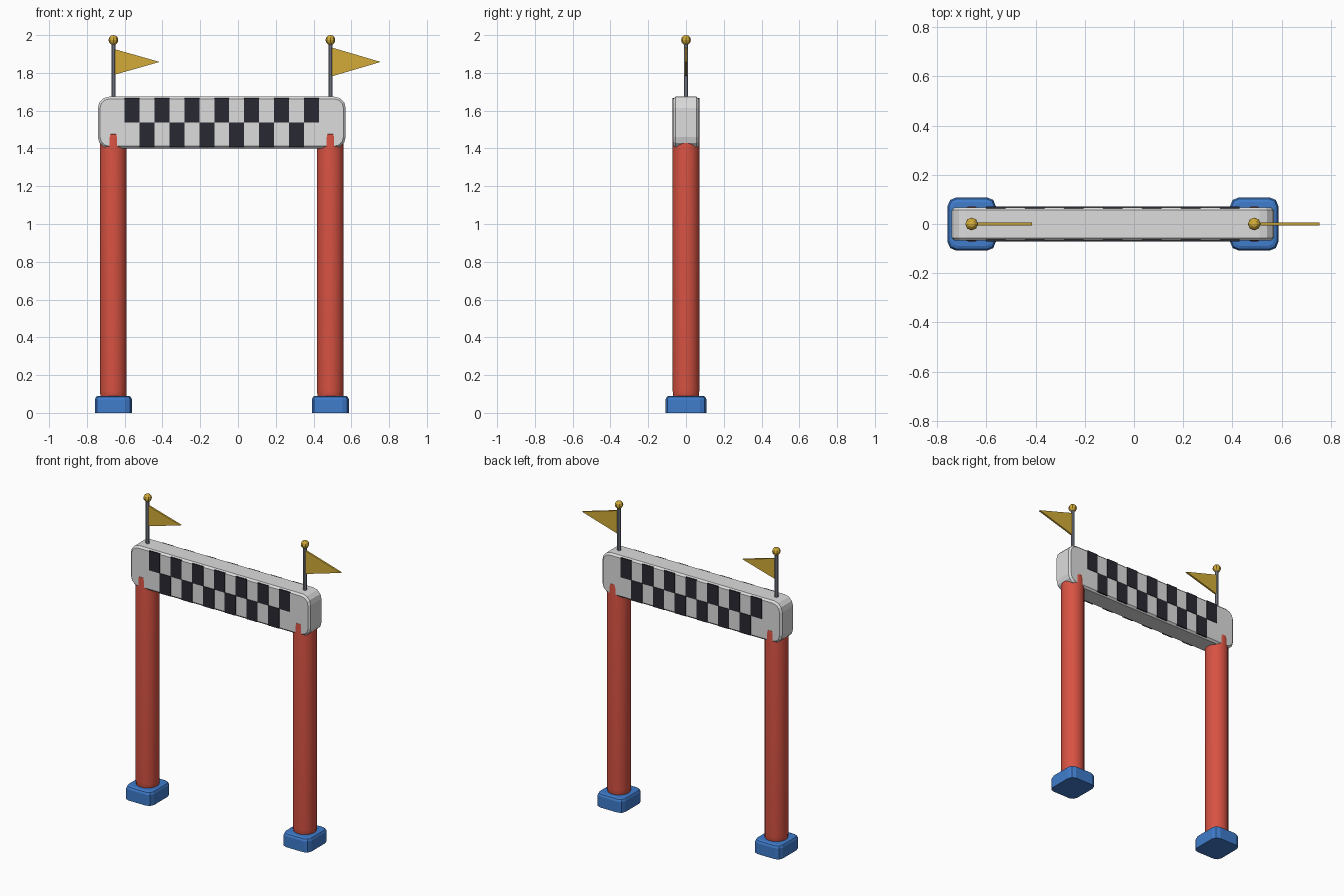
import bpy, bmesh, math
from mathutils import Matrix, Vector

if "Cube" in bpy.data.objects:
    bpy.data.objects.remove(bpy.data.objects["Cube"])


def mat(name, rgb):
    m = bpy.data.materials.new(name)
    m.diffuse_color = (*rgb, 1)
    m.use_nodes = True
    m.node_tree.nodes["Principled BSDF"].inputs["Base Color"].default_value = m.diffuse_color
    return m


RED = mat("red", (0.68, 0.085, 0.055))
WHITE = mat("white", (0.72, 0.72, 0.72))
BLACK = mat("black", (0.022, 0.022, 0.032))
BLUE = mat("blue", (0.05, 0.2, 0.6))
GOLD = mat("gold", (0.65, 0.41, 0.04))
STEEL = mat("steel", (0.25, 0.27, 0.34))


def finish(name, bm, material, smooth=False):
    bmesh.ops.recalc_face_normals(bm, faces=bm.faces)
    me = bpy.data.meshes.new(name)
    bm.to_mesh(me)
    bm.free()
    ob = bpy.data.objects.new(name, me)
    bpy.context.collection.objects.link(ob)
    me.materials.append(material)
    if smooth:
        bpy.ops.object.select_all(action='DESELECT')
        ob.select_set(True)
        bpy.context.view_layer.objects.active = ob
        bpy.ops.object.shade_smooth_by_angle(angle=math.radians(35))
    return ob


def loft(name, rings, material, smooth=False):
    """Skin a stack of equal-length closed outlines and cap both ends."""
    bm = bmesh.new()
    loops = [[bm.verts.new(p) for p in ring] for ring in rings]
    n = len(loops[0])
    for a, b in zip(loops, loops[1:]):
        for i in range(n):
            j = (i + 1) % n
            bm.faces.new((a[i], a[j], b[j], b[i]))
    bm.faces.new(loops[0][::-1])
    bm.faces.new(loops[-1])
    return finish(name, bm, material, smooth)


def rounded_rect(hw, hh, r, segs):
    pts = []
    for k, (sx, sy) in enumerate([(1, 1), (-1, 1), (-1, -1), (1, -1)]):
        for s in range(segs + 1):
            a = math.pi / 2 * (k + s / segs)
            pts.append((sx * (hw - r) + r * math.cos(a), sy * (hh - r) + r * math.sin(a)))
    return pts


def circle(x, r, z, n):
    return [Vector((x + r * math.cos((i + .5) * math.tau / n),
                    r * math.sin((i + .5) * math.tau / n), z)) for i in range(n)]


def box(bm, x0, x1, y0, y1, z0, z1):
    c = Vector((x0 + x1, y0 + y1, z0 + z1)) / 2
    bmesh.ops.create_cube(bm, size=1, matrix=Matrix.Translation(c) @ Matrix.Diagonal(
        (x1 - x0, y1 - y0, z1 - z0, 1)))


MID = -0.086
HALF_T = 0.068

# banner beam: rounded outline in xz, chamfered towards front and back
rings = []
for y, inset in [(-HALF_T, 0.012), (-HALF_T + 0.012, 0), (HALF_T - 0.012, 0), (HALF_T, 0.012)]:
    rings.append([(MID + px, y, 1.537 + pz)
                  for px, pz in rounded_rect(0.656 - inset, 0.137 - inset, 0.06 - inset, 3)])
loft("banner_beam", rings, WHITE)

# checker plates on both faces
COLS, W = 13, 0.0792
X0 = MID - COLS * W / 2
for label, s in (("front", -1), ("back", 1)):
    bm = bmesh.new()
    for c in range(COLS):
        z0, z1 = (1.538, 1.667) if c % 2 == 0 else (1.407, 1.538)
        ya, yb = sorted((s * (HALF_T - 0.004), s * (HALF_T + 0.004)))
        box(bm, X0 + c * W, X0 + (c + 1) * W, ya, yb, z0, z1)
    finish(label + "_checkers", bm, BLACK)

# per side: foot, post, pole, finial and pennant (flag sizes differ slightly)
for side, x, length, half in (("left", -0.66, 0.245, 0.068), ("right", 0.489, 0.266, 0.077)):
    foot = []
    for z, inset in [(0, 0), (0.072, 0), (0.085, 0.006), (0.09, 0.018)]:
        foot.append([(x + px, py, z)
                     for px, py in rounded_rect(0.098 - inset, 0.108 - inset, 0.035 - inset * .6, 2)])
    loft(side + "_foot", foot, BLUE)

    loft(side + "_post", [circle(x, r, z, 16) for z, r in
         [(0.06, 0.06), (0.09, 0.07), (0.12, 0.072), (1.455, 0.072), (1.475, 0.07), (1.485, 0.06)]],
         RED, True)

    loft(side + "_pole", [circle(x, 0.0115, z, 8) for z in (1.65, 1.97)], STEEL, True)

    bm = bmesh.new()
    bmesh.ops.create_uvsphere(bm, u_segments=8, v_segments=6, radius=0.026,
                              matrix=Matrix.Translation((x, 0, 1.974)))
    finish(side + "_finial", bm, GOLD)

    zc = 1.858
    tri = [(x + 0.005, zc - half), (x + length, zc), (x + 0.005, zc + half)]
    loft(side + "_pennant", [[(px, y, pz) for px, pz in tri] for y in (-0.006, 0.006)], GOLD)
